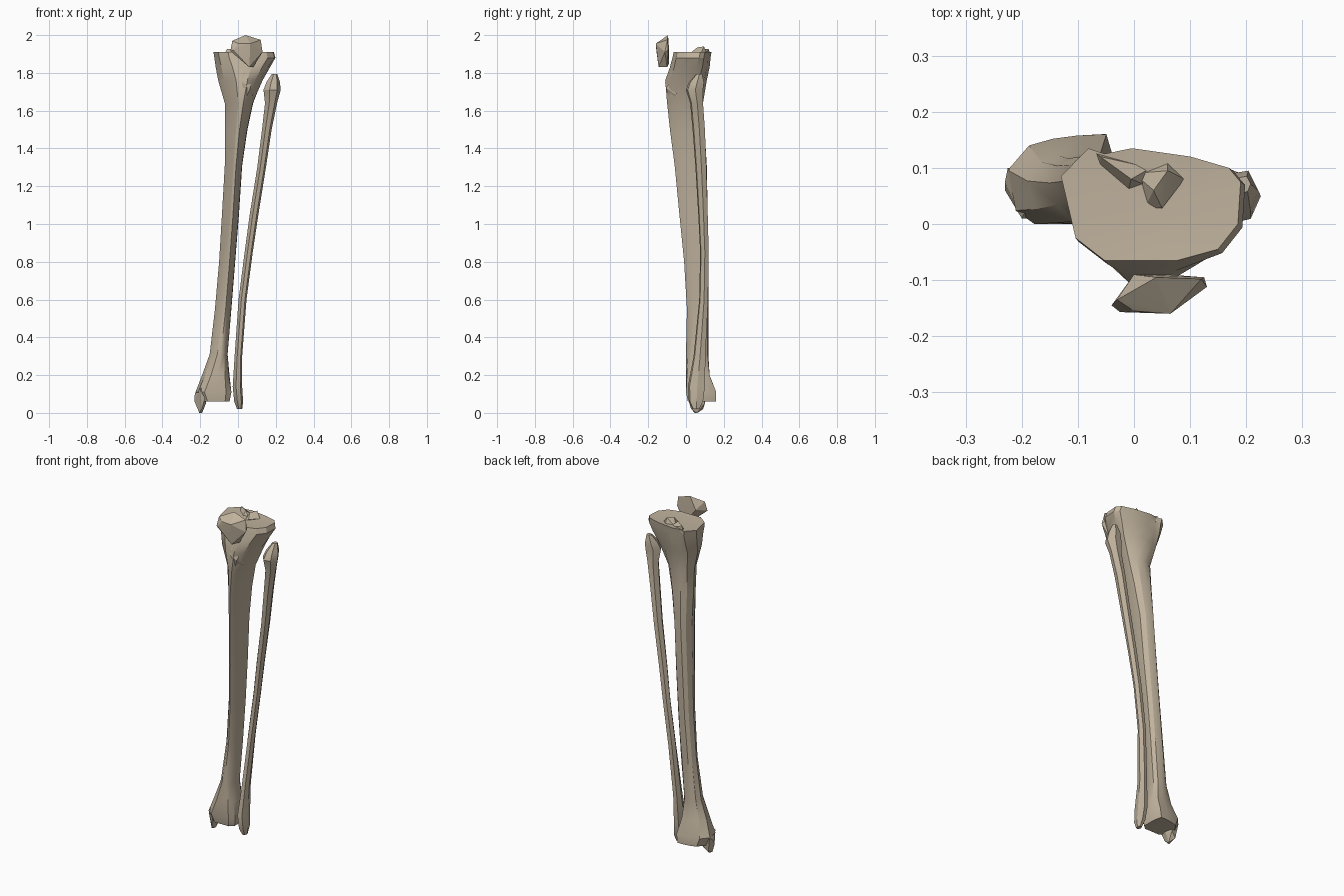
import bpy
import bmesh
import math

cube = bpy.data.objects.get("Cube")
if cube:
    bpy.data.objects.remove(cube, do_unlink=True)

# One bone colour
bone = bpy.data.materials.new("bone tan")
bone.use_nodes = True
colour = (0.53, 0.45, 0.34, 1)
bone.diffuse_color = colour
shader = bone.node_tree.nodes["Principled BSDF"]
shader.inputs["Base Color"].default_value = colour
shader.inputs["Roughness"].default_value = 0.8


def finish(name, bm, angle):
    bmesh.ops.recalc_face_normals(bm, faces=bm.faces[:])
    mesh = bpy.data.meshes.new(name)
    bm.to_mesh(mesh)
    bm.free()
    mesh.materials.append(bone)
    ob = bpy.data.objects.new(name, mesh)
    bpy.context.collection.objects.link(ob)
    bpy.ops.object.select_all(action='DESELECT')
    ob.select_set(True)
    bpy.context.view_layer.objects.active = ob
    bpy.ops.object.shade_smooth_by_angle(angle=math.radians(angle))
    return ob


def hull(name, points, angle=15):
    """Faceted solid around a few corner points."""
    bm = bmesh.new()
    for p in points:
        bm.verts.new(p)
    res = bmesh.ops.convex_hull(bm, input=bm.verts[:])
    loose = [v for v in bm.verts if not v.link_faces]
    bmesh.ops.delete(bm, geom=loose, context='VERTS')
    return finish(name, bm, angle)


def loft(name, profiles, stations, cap_dip=0.0, angle=28):
    """Rings of (z, x0, x1, y0, y1, blend); blend walks through the profiles."""
    bm = bmesh.new()
    rings = []
    for z, x0, x1, y0, y1, w in stations:
        i = min(int(w), len(profiles) - 2) if len(profiles) > 1 else 0
        a, b = profiles[i], profiles[min(i + 1, len(profiles) - 1)]
        t = w - i
        pts = [(p[0] + (q[0] - p[0]) * t, p[1] + (q[1] - p[1]) * t) for p, q in zip(a, b)]
        # stretch the blended profile to fill its box exactly
        us, vs = [p[0] for p in pts], [p[1] for p in pts]
        ring = []
        for u, v in pts:
            x = x0 + (x1 - x0) * (u - min(us)) / (max(us) - min(us))
            y = y0 + (y1 - y0) * (v - min(vs)) / (max(vs) - min(vs))
            ring.append(bm.verts.new((x, y, z)))
        rings.append(ring)
    n = len(rings[0])
    for lo, hi in zip(rings, rings[1:]):
        for k in range(n):
            m = (k + 1) % n
            bm.faces.new((lo[k], lo[m], hi[m], hi[k]))
    bm.faces.new(rings[0][::-1])
    top = bm.faces.new(rings[-1])
    if cap_dip:
        centre = bmesh.ops.poke(bm, faces=[top])["verts"][0]
        centre.co.z -= cap_dip
    return finish(name, bm, angle)


# Shin bone: kidney-shaped plateau, crested triangular shaft, boxy ankle end
plateau = [(-.5, -1), (.3, -1), (.75, -.8), (.97, -.35), (1, .4), (.87, .65),
           (.45, .85), (-.2, 1), (-.5, .9), (-.68, 1), (-.98, .5), (-.82, -.6)]
shaft = [(0, -.9), (.3, -1), (.55, -.75), (.75, -.3), (.95, .2), (1, .6),
         (.6, .9), (.1, 1), (-.4, 1), (-.8, .75), (-1, .25), (-.65, -.3)]
ankle = [(-.5, -1), (.1, -1), (.7, -1), (1, -.7), (1, 0), (.95, .6),
         (.85, 1), (.3, .97), (-.15, .9), (-.6, .75), (-1, .2), (-.85, -.7)]
loft("shin_bone", [plateau, shaft, ankle], [
    (0.06, -.20, -.045, .01, .16, 2),
    (0.11, -.225, -.035, 0, .16, 2),
    (0.20, -.19, -.045, 0, .125, 1.7),
    (0.31, -.15, -.055, 0, .118, 1.3),
    (0.55, -.122, -.035, .005, .12, 1),
    (0.80, -.10, -.015, -.01, .12, 1),
    (1.05, -.085, .005, -.035, .115, 1),
    (1.31, -.07, .022, -.06, .11, 1),
    (1.50, -.07, .05, -.085, .098, 1),
    (1.64, -.07, .08, -.10, .09, .9),
    (1.76, -.105, .13, -.11, .11, .6),
    (1.83, -.118, .17, -.085, .125, .25),
    (1.88, -.125, .198, -.072, .13, 0),
    (1.91, -.13, .19, -.065, .135, 0),
], cap_dip=0.008)

# Raised double ridge in the middle of the plateau
hull("plateau_ridge_outer", [
    (.02, .03, 1.89), (.05, .028, 1.91), (.09, .08, 1.905), (.06, .115, 1.89),
    (.0, .09, 1.89), (.035, .06, 1.935), (.06, .095, 1.94)])
hull("plateau_ridge_inner", [
    (-.075, .132, 1.89), (-.05, .122, 1.885), (-.06, .10, 1.90), (-.01, .06, 1.90),
    (.02, .07, 1.90), (.03, .10, 1.90), (-.005, .08, 1.93), (-.06, .12, 1.925)])

# Bump below the knee on the front
hull("front_bump", [
    (.03, -.095, 1.80), (.08, -.07, 1.78), (.02, -.11, 1.75), (.065, -.105, 1.72),
    (.04, -.09, 1.66), (.08, -.05, 1.68), (.03, -.04, 1.72)])

# Inner ankle knob
hull("inner_ankle_knob", [
    (-.225, .10, .11), (-.23, .075, .09), (-.23, .06, .06), (-.20, .01, .12),
    (-.175, .01, .08), (-.19, .025, .025), (-.205, .045, 0), (-.19, .06, 0),
    (-.21, .09, .02), (-.18, .10, .05), (-.17, .06, .05), (-.18, .05, .18)])

# Calf bone: slim shaft with a pointed head and a teardrop lower end
slim = [(-.3, -1), (.6, -.8), (1, .1), (.5, 1), (-.5, .85), (-1, -.05)]
loft("calf_bone", [slim], [
    (0.02, -.005, .022, .035, .07, 0),
    (0.06, -.02, .027, .015, .09, 0),
    (0.14, -.028, .022, .01, .10, 0),
    (0.30, -.018, .022, .04, .103, 0),
    (0.60, .003, .045, .07, .117, 0),
    (0.85, .035, .078, .075, .12, 0),
    (1.05, .062, .108, .065, .115, 0),
    (1.30, .102, .148, .05, .108, 0),
    (1.50, .127, .178, .035, .10, 0),
    (1.64, .143, .207, .022, .09, 0),
    (1.71, .135, .226, 0, .09, 0),
    (1.75, .15, .222, .015, .095, 0),
    (1.795, .18, .208, .055, .085, 0),
])

# Kneecap floating in front of the plateau
hull("kneecap", [
    (-.03, -.135, 1.97), (.04, -.095, 2.0), (.12, -.098, 1.975), (.13, -.112, 1.91),
    (.125, -.095, 1.92), (.08, -.10, 1.83), (.06, -.145, 1.83), (-.025, -.157, 1.92),
    (-.04, -.145, 1.915), (.065, -.16, 1.955), (0, -.09, 1.93), (.06, -.09, 1.85),
    (.0, -.155, 1.955)])
